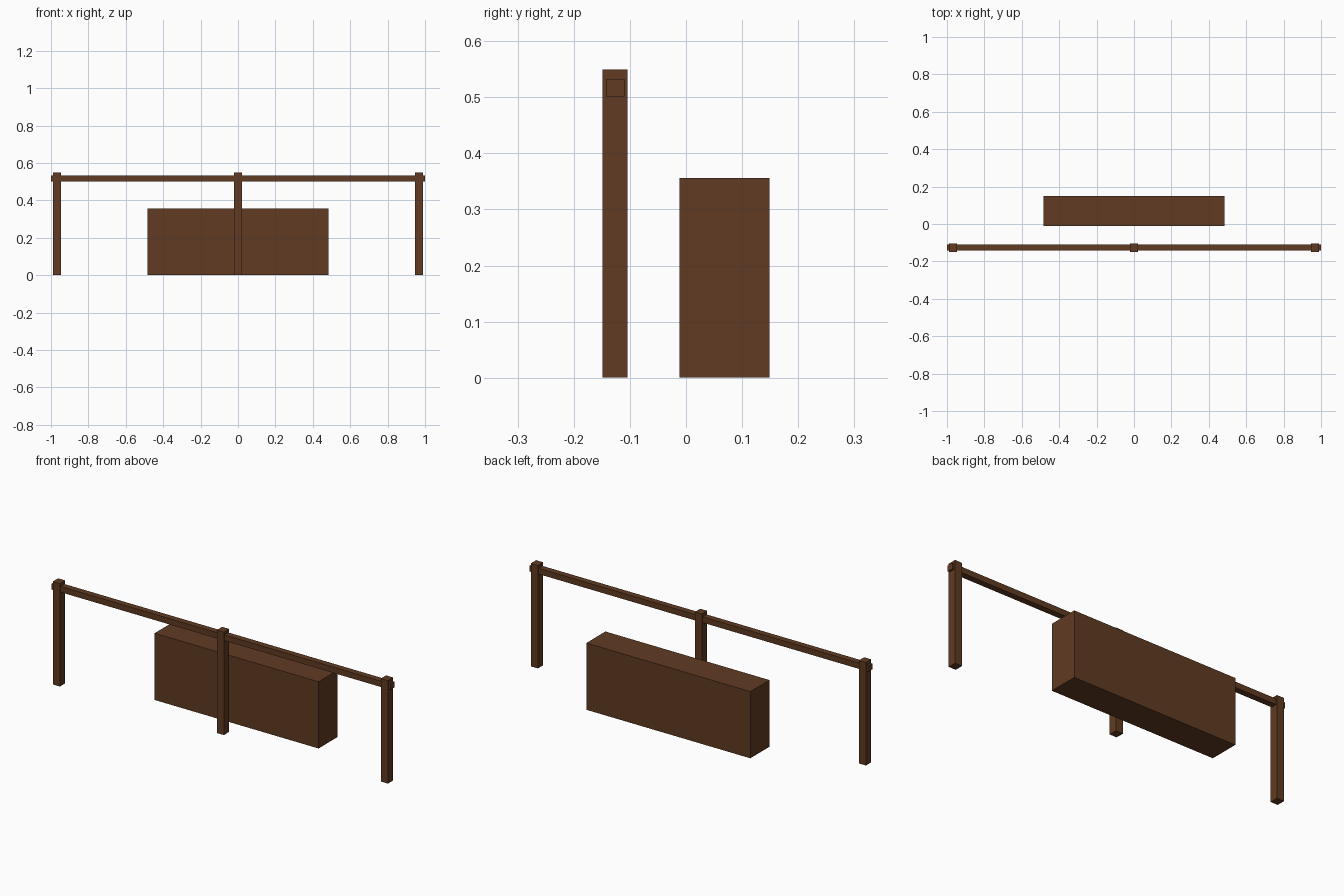
import bpy

if "Cube" in bpy.data.objects:
    bpy.data.objects.remove(bpy.data.objects["Cube"])

# One dark wood colour
wood = bpy.data.materials.new("dark_brown_wood")
wood.diffuse_color = (0.117, 0.043, 0.016, 1.0)
wood.use_nodes = True
wood.node_tree.nodes["Principled BSDF"].inputs["Base Color"].default_value = wood.diffuse_color


def box(name, lo, hi):
    """Axis-aligned box between two corners."""
    mid = [(a + b) / 2 for a, b in zip(lo, hi)]
    bpy.ops.mesh.primitive_cube_add(size=1, location=mid)
    ob = bpy.context.object
    ob.name = name
    ob.scale = [b - a for a, b in zip(lo, hi)]
    bpy.ops.object.transform_apply(location=False, rotation=False, scale=True)
    ob.data.materials.append(wood)
    return ob


# Three upright posts along the front
for side, x in (("left", -0.968), ("middle", 0.0), ("right", 0.968)):
    box(side + "_post", (x - 0.021, -0.149, 0), (x + 0.021, -0.104, 0.549))

# Long rail running through the posts
box("rail", (-1.0, -0.143, 0.501), (1.0, -0.110, 0.532))

# Solid trough block behind the rail
box("block", (-0.484, -0.012, 0), (0.484, 0.149, 0.356))
